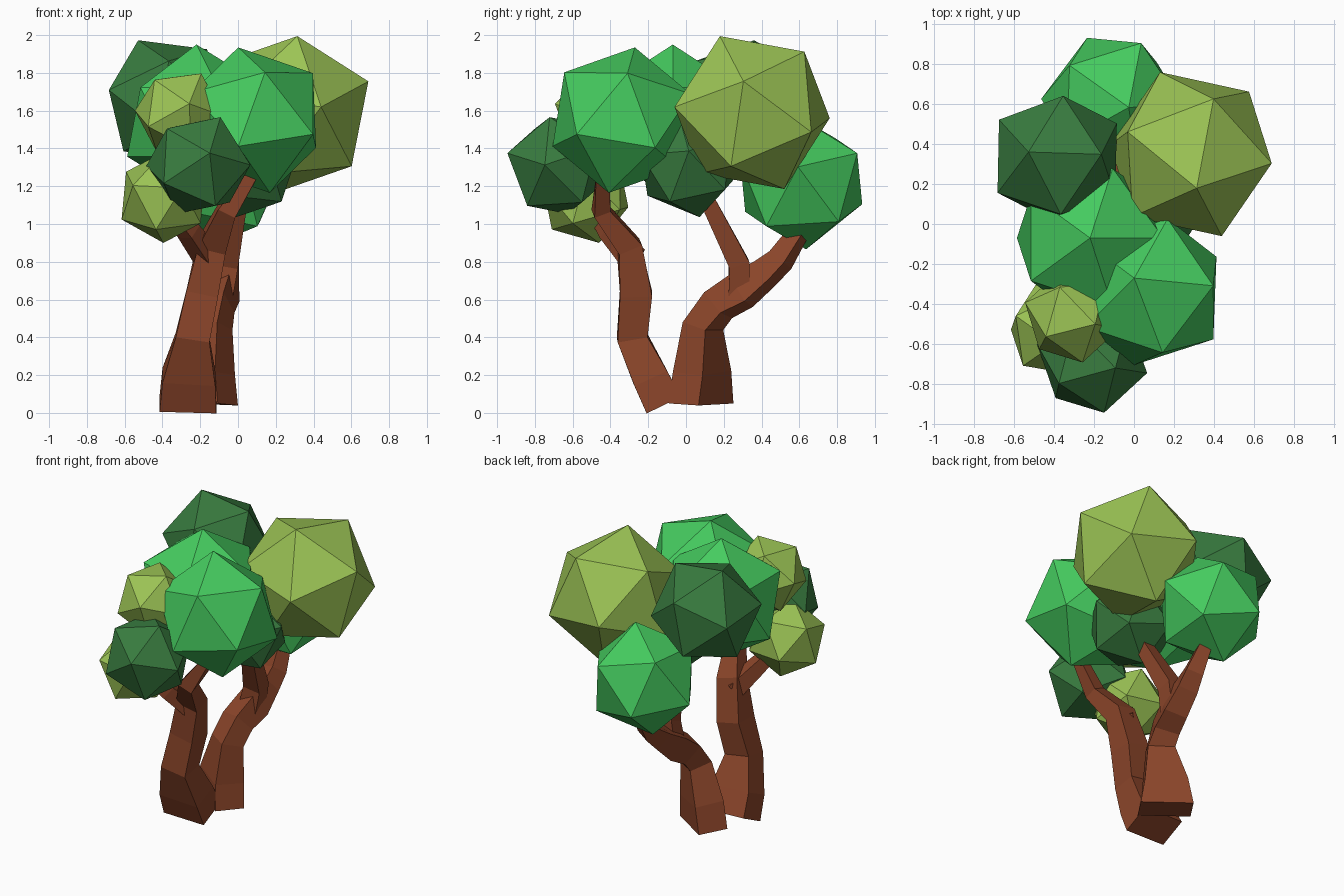
import bpy, bmesh
from mathutils import Vector, Matrix

if "Cube" in bpy.data.objects:
    bpy.data.objects.remove(bpy.data.objects["Cube"])


def material(name, rgb):
    m = bpy.data.materials.new(name)
    m.diffuse_color = (*rgb, 1)
    m.use_nodes = True
    m.node_tree.nodes["Principled BSDF"].inputs["Base Color"].default_value = m.diffuse_color
    return m


BARK = material("bark", (0.26, 0.06, 0.023))
GREEN = material("bright_green", (0.06, 0.60, 0.115))
DARK = material("dark_green", (0.04, 0.20, 0.05))
OLIVE = material("olive_green", (0.33, 0.55, 0.09))


def add_object(name, bm, mat):
    bmesh.ops.recalc_face_normals(bm, faces=bm.faces)
    mesh = bpy.data.meshes.new(name)
    bm.to_mesh(mesh)
    bm.free()
    mesh.materials.append(mat)
    ob = bpy.data.objects.new(name, mesh)
    bpy.context.collection.objects.link(ob)
    return ob


def leaf_ball(name, centre, r, a, b, mat):
    """Icosahedron with one corner towards a and a neighbouring corner towards b."""
    z = Vector(a).normalized()
    x = Vector(b)
    x = (x - z * x.dot(z)).normalized()
    y = z.cross(x)
    rot = Matrix((x, y, z)).transposed().to_4x4()
    bm = bmesh.new()
    bmesh.ops.create_icosphere(bm, subdivisions=1, radius=r,
                               matrix=Matrix.Translation(centre) @ rot)
    add_object(name, bm, mat)


def limb(name, path, side=(1, 0, 0)):
    """Four-sided tapering limb; path rows are x, y, z, width, depth."""
    pts = [Vector(p[:3]) for p in path]
    bm = bmesh.new()
    rings = []
    for i, p in enumerate(path):
        t = (pts[min(i + 1, len(pts) - 1)] - pts[max(i - 1, 0)]).normalized()
        u = Vector(side)
        u = (u - t * u.dot(t)).normalized()
        v = t.cross(u)
        rings.append([bm.verts.new(pts[i] + u * p[3] / 2 * sx + v * p[4] / 2 * sy)
                      for sx, sy in ((-1, -1), (1, -1), (1, 1), (-1, 1))])
    for r0, r1 in zip(rings, rings[1:]):
        for k in range(4):
            n = (k + 1) % 4
            bm.faces.new((r0[k], r0[n], r1[n], r1[k]))
    bm.faces.new(rings[0])
    bm.faces.new(rings[-1])
    add_object(name, bm, BARK)


# Front trunk, running on into its right branch, and the left branch
limb("front_trunk", [(-.265, -.12, .045, .30, .20), (-.26, -.19, .19, .28, .19),
                     (-.24, -.285, .40, .18, .16), (-.19, -.265, .63, .17, .17),
                     (-.14, -.30, .88, .15, .13), (-.06, -.45, 1.07, .10, .09),
                     (.07, -.44, 1.25, .06, .07)])
limb("front_left_branch", [(-.16, -.28, .82, .11, .11), (-.26, -.40, .96, .10, .09),
                           (-.37, -.50, 1.10, .06, .06)], (1, -1, 0))

# Back trunk, running on into its outer branch, and the inner branch
limb("back_trunk", [(-.19, .08, .05, .33, .19), (-.18, .085, .22, .27, .19),
                    (-.14, .09, .46, .17, .15), (-.12, .17, .57, .16, .15),
                    (-.09, .29, .645, .15, .17), (-.08, .42, .74, .13, .13),
                    (-.07, .50, .81, .11, .11), (-.08, .62, .99, .07, .08)], (.83, -.56, 0))
limb("back_inner_branch", [(-.09, .28, .63, .13, .11), (-.06, .28, .79, .12, .11),
                           (.01, .11, 1.13, .08, .08)])

# Foliage balls
leaf_ball("big_olive_foliage", (.285, .35, 1.59), .44, (.03, -.175, .415), (.40, -.04, .15), OLIVE)
leaf_ball("front_green_foliage", (.085, -.34, 1.55), .40, (-.085, .07, .39), (.06, -.30, .23), GREEN)
leaf_ball("front_dark_foliage", (-.21, -.675, 1.31), .285, (.06, -.27, .065), (.27, -.06, 0), DARK)
leaf_ball("low_olive_foliage", (-.395, -.53, 1.14), .25, (0, .07, -.24), (-.24, 0, -.12), OLIVE)
leaf_ball("high_olive_foliage", (-.31, -.46, 1.585), .245, (.05, -.225, .05), (.12, -.04, .22), OLIVE)
leaf_ball("centre_green_foliage", (-.22, -.07, 1.54), .41, (0, 0, 1), (1, 0, 0), GREEN)
leaf_ball("back_left_dark_foliage", (-.385, .33, 1.655), .35, (-.14, .03, .31), (.22, .02, .28), DARK)
leaf_ball("back_green_foliage", (-.11, .61, 1.22), .365, (.16, .325, .17), (-.12, .32, -.11), GREEN)
leaf_ball("inner_dark_foliage", (.045, .015, 1.31), .285, (.25, 0, .07), (.12, -.115, -.245), DARK)
